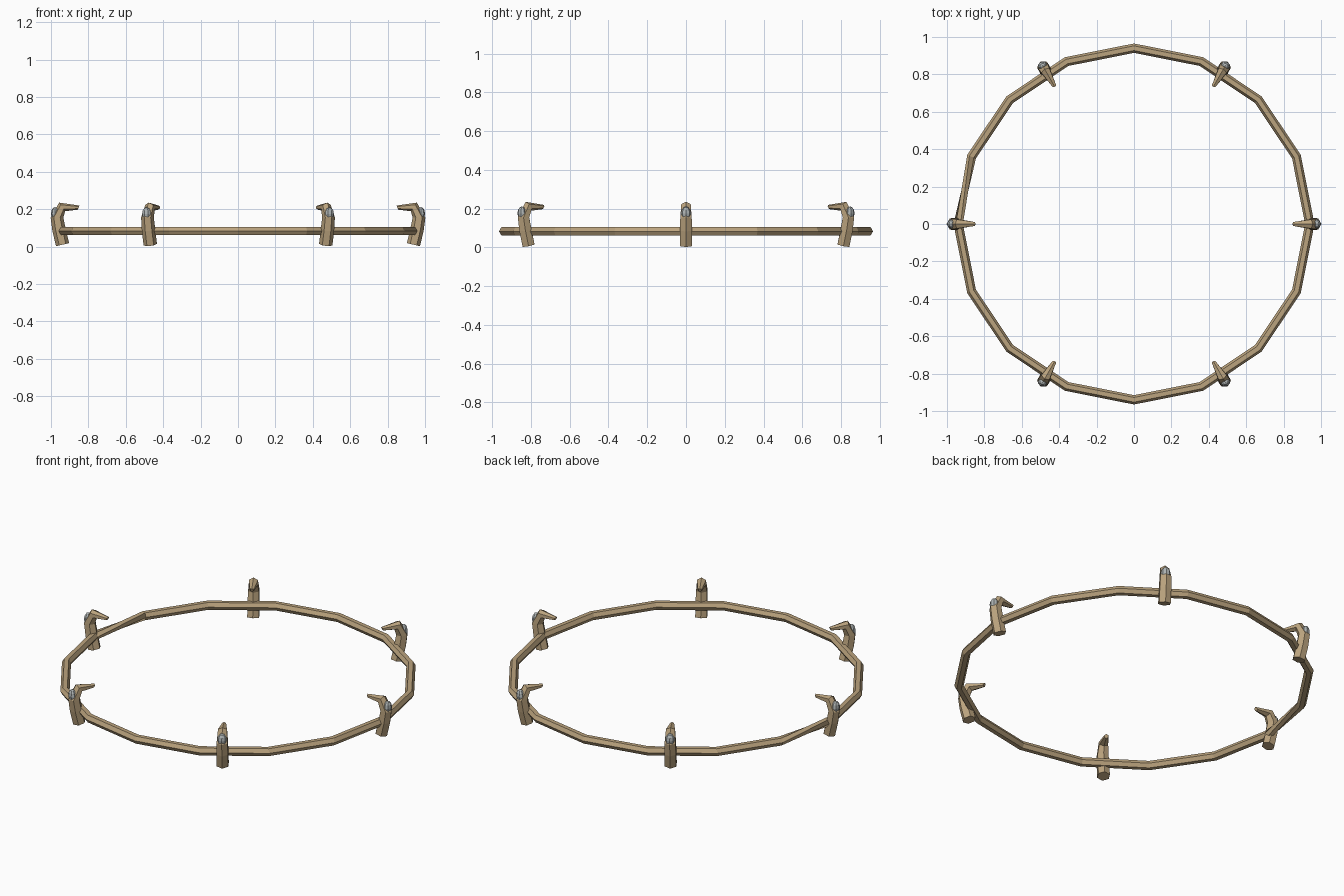
import bpy, bmesh
from math import sin, cos, pi, radians
from mathutils import Vector, Matrix

if "Cube" in bpy.data.objects:
    bpy.data.objects.remove(bpy.data.objects["Cube"])

def material(name, rgb):
    m = bpy.data.materials.new(name)
    m.diffuse_color = (*rgb, 1)
    m.use_nodes = True
    m.node_tree.nodes["Principled BSDF"].inputs["Base Color"].default_value = m.diffuse_color
    return m

bronze = material("bronze", (0.50, 0.37, 0.21))
stone = material("grey_stone", (0.42, 0.45, 0.45))

def finish(bm, name, mat, matrix=Matrix()):
    bmesh.ops.recalc_face_normals(bm, faces=bm.faces)
    me = bpy.data.meshes.new(name)
    bm.to_mesh(me)
    bm.free()
    me.materials.append(mat)
    ob = bpy.data.objects.new(name, me)
    ob.matrix_world = matrix
    bpy.context.collection.objects.link(ob)
    return ob

def bridge(bm, a, b, shift=0):
    n = len(a)
    for i in range(n):
        j = (i + 1) % n
        bm.faces.new((a[i], a[j], b[(j + shift) % n], b[(i + shift) % n]))

# Sixteen-sided hoop of hexagonal rod, with one twisted joining segment
bm = bmesh.new()
R, r, seg, sides = 0.94, 0.025, 16, 6
loops = []
for k in range(seg):
    t = pi - 2 * pi / seg + 2 * pi * (k + 1) / seg
    loops.append([bm.verts.new(((R + r * cos(a)) * cos(t), (R + r * cos(a)) * sin(t), 0.083 + r * sin(a)))
                  for a in [2 * pi * i / sides for i in range(sides)]])
for k in range(seg - 1):
    bridge(bm, loops[k], loops[k + 1])
bridge(bm, loops[-1], loops[0], 1)
finish(bm, "hoop", bronze)

# Hooked claw: tapered hexagonal sections along a bent path (radius, height, thickness)
path = [(0.938, 0.010, 0.036), (0.957, 0.09, 0.036), (0.968, 0.155, 0.034),
        (0.940, 0.212, 0.028), (0.852, 0.208, 0.012)]
tilts = [13, 13, 0, -55, -112]   # direction of travel, degrees from vertical

def claw(matrix, i):
    bm = bmesh.new()
    rings = []
    for (x, z, w), tilt in zip(path, tilts):
        t = radians(tilt)
        side = Vector((cos(t), 0, -sin(t)))
        rings.append([bm.verts.new(Vector((x, 0, z)) + side * (w * cos(a)) + Vector((0, w * sin(a), 0)))
                      for a in [2 * pi * k / 6 for k in range(6)]])
    for a, b in zip(rings, rings[1:]):
        bridge(bm, a, b)
    bm.faces.new(rings[0])
    bm.faces.new(rings[-1])
    finish(bm, f"claw_{i}", bronze, matrix)

# Small oval stone on the outside of each claw
def gem(matrix, i):
    bm = bmesh.new()
    bmesh.ops.create_uvsphere(bm, u_segments=8, v_segments=6, radius=1)
    bmesh.ops.scale(bm, vec=(0.022, 0.026, 0.036), verts=bm.verts)
    bmesh.ops.translate(bm, vec=(0.978, 0, 0.175), verts=bm.verts)
    finish(bm, f"stone_{i}", stone, matrix)

for i in range(6):
    m = Matrix.Rotation(i * pi / 3, 4, 'Z')
    claw(m, i)
    gem(m, i)
